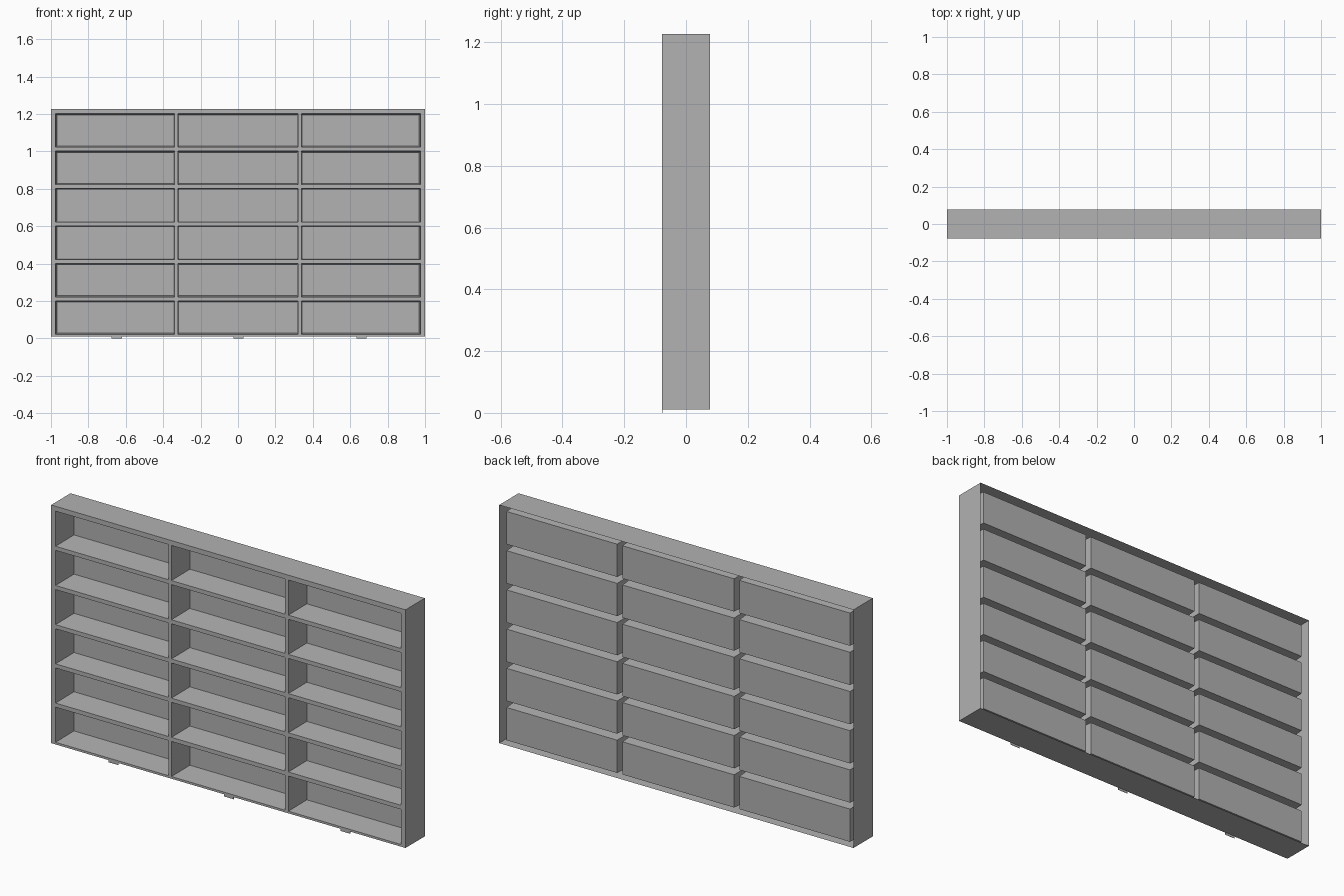
import bpy
import bmesh

cube = bpy.data.objects.get("Cube")
if cube:
    bpy.data.objects.remove(cube)

# Overall sizes
HALF_W, HALF_D = 1.0, 0.078
BOTTOM, TOP = 0.011, 1.226
ROWS, PITCH, BOARD = 6, 0.2, 0.022
BACK_Y = HALF_D - 0.016   # the compartments stop short of the rear edge
DRAFT = 0.006             # the compartments narrow towards the back

grey = bpy.data.materials.new("plain grey")
grey.use_nodes = True
colour = (0.445, 0.445, 0.445, 1)
grey.diffuse_color = colour
grey.node_tree.nodes["Principled BSDF"].inputs["Base Color"].default_value = colour


def make_object(name, bm):
    bmesh.ops.remove_doubles(bm, verts=bm.verts, dist=0.0001)
    mesh = bpy.data.meshes.new(name)
    bm.to_mesh(mesh)
    bm.free()
    mesh.materials.append(grey)
    obj = bpy.data.objects.new(name, mesh)
    bpy.context.collection.objects.link(obj)
    return obj


def rectangle(x0, x1, z0, z1, y):
    return [(x0, y, z0), (x1, y, z0), (x1, y, z1), (x0, y, z1)]


def add_face(bm, points):
    bm.faces.new([bm.verts.new(p) for p in points])


def add_walls(bm, front, back):
    for i in range(4):
        j = (i + 1) % 4
        add_face(bm, [front[i], back[i], back[j], front[j]])


# Lines of the front grid: odd-numbered spans are openings, the others are boards
columns = [-HALF_W, -0.975, -0.339, -0.321, 0.321, 0.339, 0.975, HALF_W]
levels = [BOTTOM]
for row in range(ROWS):
    levels += [row * PITCH + BOARD, (row + 1) * PITCH + 0.001]
levels.append(TOP)

# Front lattice and the compartments set into it
lattice = bmesh.new()
boxes = bmesh.new()
for i, (x0, x1) in enumerate(zip(columns, columns[1:])):
    for k, (z0, z1) in enumerate(zip(levels, levels[1:])):
        front = rectangle(x0, x1, z0, z1, -HALF_D)
        if i % 2 and k % 2:
            back = rectangle(x0 + DRAFT, x1 - DRAFT, z0 + DRAFT, z1 - DRAFT, BACK_Y)
            add_walls(boxes, front, back)
            add_face(boxes, back)
        else:
            add_face(lattice, front)
# Merge each run of lattice pieces into one flat face region
bmesh.ops.remove_doubles(lattice, verts=lattice.verts, dist=0.0001)
bmesh.ops.dissolve_limit(lattice, angle_limit=0.01, verts=lattice.verts, edges=lattice.edges)
make_object("front_lattice", lattice)
make_object("shelf_compartments", boxes)

# Outer casing, open at the rear
casing = bmesh.new()
add_walls(casing,
          rectangle(-HALF_W, HALF_W, BOTTOM, TOP, HALF_D),
          rectangle(-HALF_W, HALF_W, BOTTOM, TOP, -HALF_D))
make_object("outer_casing", casing)

# Small tabs under the front edge
for name, x in (("right_tab", -0.648), ("middle_tab", 0.003), ("left_tab", 0.66)):
    bm = bmesh.new()
    bmesh.ops.create_cube(bm, size=1)
    bmesh.ops.scale(bm, vec=(0.055, 0.002, BOTTOM), verts=bm.verts)
    bmesh.ops.translate(bm, vec=(x, -HALF_D + 0.001, BOTTOM / 2), verts=bm.verts)
    make_object(name, bm)
